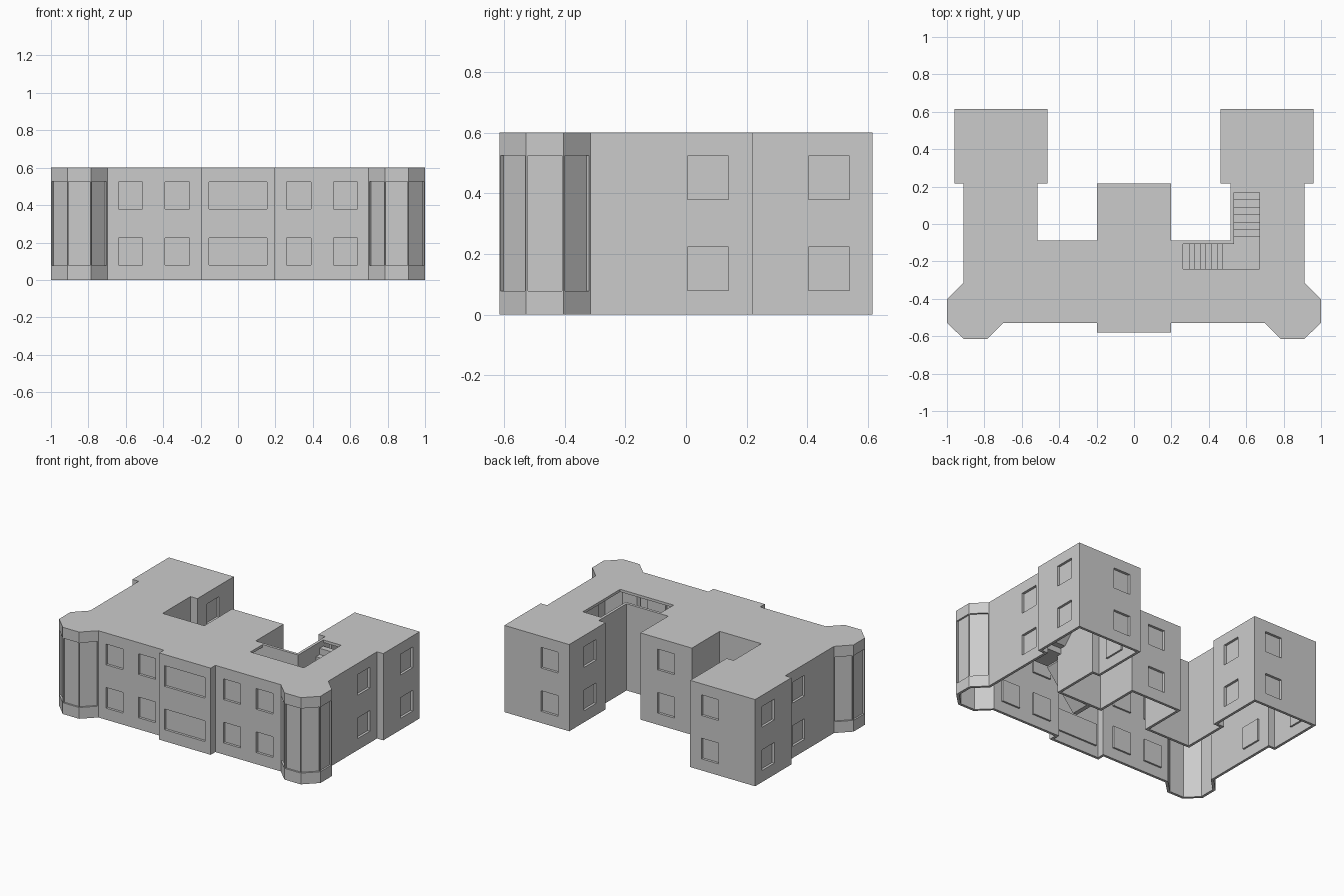
import bpy, bmesh
from mathutils import Matrix, Vector

cube = bpy.data.objects.get("Cube")
if cube:
    bpy.data.objects.remove(cube, do_unlink=True)

HEIGHT, WALL, PANE_DEPTH = 0.6, 0.018, 0.02

stone = bpy.data.materials.new("plain_grey")
stone.use_nodes = True
grey = (0.6, 0.6, 0.6, 1)
stone.diffuse_color = grey
stone.node_tree.nodes["Principled BSDF"].inputs["Base Color"].default_value = grey


def make(name, bm):
    bmesh.ops.recalc_face_normals(bm, faces=bm.faces)
    mesh = bpy.data.meshes.new(name)
    bm.to_mesh(mesh)
    bm.free()
    mesh.materials.append(stone)
    obj = bpy.data.objects.new(name, mesh)
    bpy.context.collection.objects.link(obj)
    return obj


def prism(bm, points, extrude):
    """Extrude a closed 3D polygon along a vector."""
    face = bm.faces.new([bm.verts.new(p) for p in points])
    new = bmesh.ops.extrude_face_region(bm, geom=[face], use_keep_orig=True)["geom"]
    verts = [g for g in new if isinstance(g, bmesh.types.BMVert)]
    bmesh.ops.translate(bm, verts=verts, vec=extrude)


def wall_box(bm, spot, normal, width, z0, z1, out, inward):
    """Box standing in a wall, from `out` outside to `inward` inside it."""
    n = Vector((*normal, 0)).normalized()
    side = Vector((-n.y, n.x, 0)) * width / 2
    mid = Vector((*spot, z0))
    a, b = mid + n * out, mid - n * inward
    prism(bm, [a - side, a + side, b + side, b - side], (0, 0, z1 - z0))


def inset(points, d):
    """Offset a counter-clockwise outline inwards with mitred corners."""
    result = []
    for i, p in enumerate(points):
        p = Vector(p)
        e1 = (p - Vector(points[i - 1])).normalized()
        e2 = (Vector(points[(i + 1) % len(points)]) - p).normalized()
        n1, n2 = Vector((-e1.y, e1.x)), Vector((-e2.y, e2.x))
        result.append(p + (n1 + n2) * d / (1 + n1.dot(n2)))
    return result


# Footprint: left half from front to back, mirrored
half = [(.197, -.58), (.197, -.529), (.698, -.529), (.786, -.615), (.911, -.615),
        (1, -.527), (1, -.403), (.912, -.315), (.912, .217), (.96, .217),
        (.96, .615), (.463, .615), (.463, .217), (.516, .217), (.516, -.087),
        (.197, -.087), (.197, .217)]
outline = half + [(-x, y) for x, y in reversed(half)]

# Hollow shell: walls and roof, open underneath
bm = bmesh.new()
prism(bm, [(x, y, 0) for x, y in outline], (0, 0, HEIGHT))
shell = make("building_shell", bm)

bm = bmesh.new()
prism(bm, [(x, y, -.1) for x, y in inset(outline, WALL)], (0, 0, HEIGHT - WALL + .1))
hollow = make("hollow_cutter", bm)

# Stairwell opening in the roof
bm = bmesh.new()
well = [(.263, -.24), (.672, -.24), (.672, .168), (.535, .168), (.535, -.106), (.263, -.106)]
prism(bm, [(x, y, HEIGHT - .05) for x, y in well], (0, 0, .1))

# Windows: spot, outward normal, width
windows = [((.325, -.529), (0, -1), .13), ((.575, -.529), (0, -1), .13),
           ((.912, .072), (1, 0), .135), ((.96, .472), (1, 0), .135),
           ((.615, .615), (0, 1), .13), ((.463, .388), (-1, 0), .135)]
windows += [((-x, y), (-nx, ny), w) for (x, y), (nx, ny), w in windows]
windows += [((0, -.58), (0, -1), .31), ((0, .217), (0, 1), .13)]

panes = bmesh.new()
for spot, normal, width in windows:
    for z in (.08, .38):
        wall_box(bm, spot, normal, width, z, z + .143, .01, .04)
        wall_box(panes, spot, normal, width + .01, z - .005, z + .148,
                 -PANE_DEPTH + .003, PANE_DEPTH + .01)
make("window_panes", panes)

# Tall shallow panels on the exposed faces of both corner towers
for i in range(3, 7):
    a, b = Vector(half[i - 1 + 1 - 1]), Vector(half[i])
    for s in (1, -1):
        mid, edge = (a + b) / 2, b - a
        wall_box(bm, (mid.x * s, mid.y), (edge.y * s, -edge.x),
                 edge.length - .012, .078, .525, .01, .012)
a, b = Vector(half[6]), Vector(half[7])
for s in (1, -1):
    mid, edge = (a + b) / 2, b - a
    wall_box(bm, (mid.x * s, mid.y), (edge.y * s, -edge.x),
             edge.length - .012, .078, .525, .01, .012)
openings = make("opening_cutter", bm)

# Cut the shell, bake the result and drop the cutters
for cutter in (hollow, openings):
    mod = shell.modifiers.new(cutter.name, "BOOLEAN")
    mod.operation, mod.solver, mod.object = "DIFFERENCE", "EXACT", cutter
graph = bpy.context.evaluated_depsgraph_get()
shell.data = bpy.data.meshes.new_from_object(shell.evaluated_get(graph))
shell.modifiers.clear()
for cutter in (hollow, openings):
    bpy.data.objects.remove(cutter, do_unlink=True)


def flight(name, start, end, z0, z1, steps, risers, place, extrude):
    """Stepped slab with a sloping underside."""
    run, rise = (end - start) / steps, (z1 - z0) / risers
    pts = [(start, z0)]
    for i in range(steps):
        z = z0 + rise * (i + 1)
        pts += [(start + run * i, z), (start + run * (i + 1), z)]
    pts += [(end, z0 + rise * steps - .05), (start + run, z0)]
    bm = bmesh.new()
    prism(bm, [place(u, z) for u, z in pts], extrude)
    make(name, bm)


# Staircase: lower flight, corner landing, upper flight to the roof
flight("lower_stair_flight", .263, .503, 0, .3, 8, 8,
       lambda u, z: (u, -.24, z), (0, .134, 0))
flight("upper_stair_flight", -.07, .168, .3, HEIGHT, 6, 7,
       lambda u, z: (.535, u, z), (.137, 0, 0))
bm = bmesh.new()
landing = [(.503, -.24), (.672, -.24), (.672, -.07), (.535, -.07), (.535, -.106), (.503, -.106)]
prism(bm, [(x, y, .26) for x, y in landing], (0, 0, .04))
make("stair_landing", bm)
